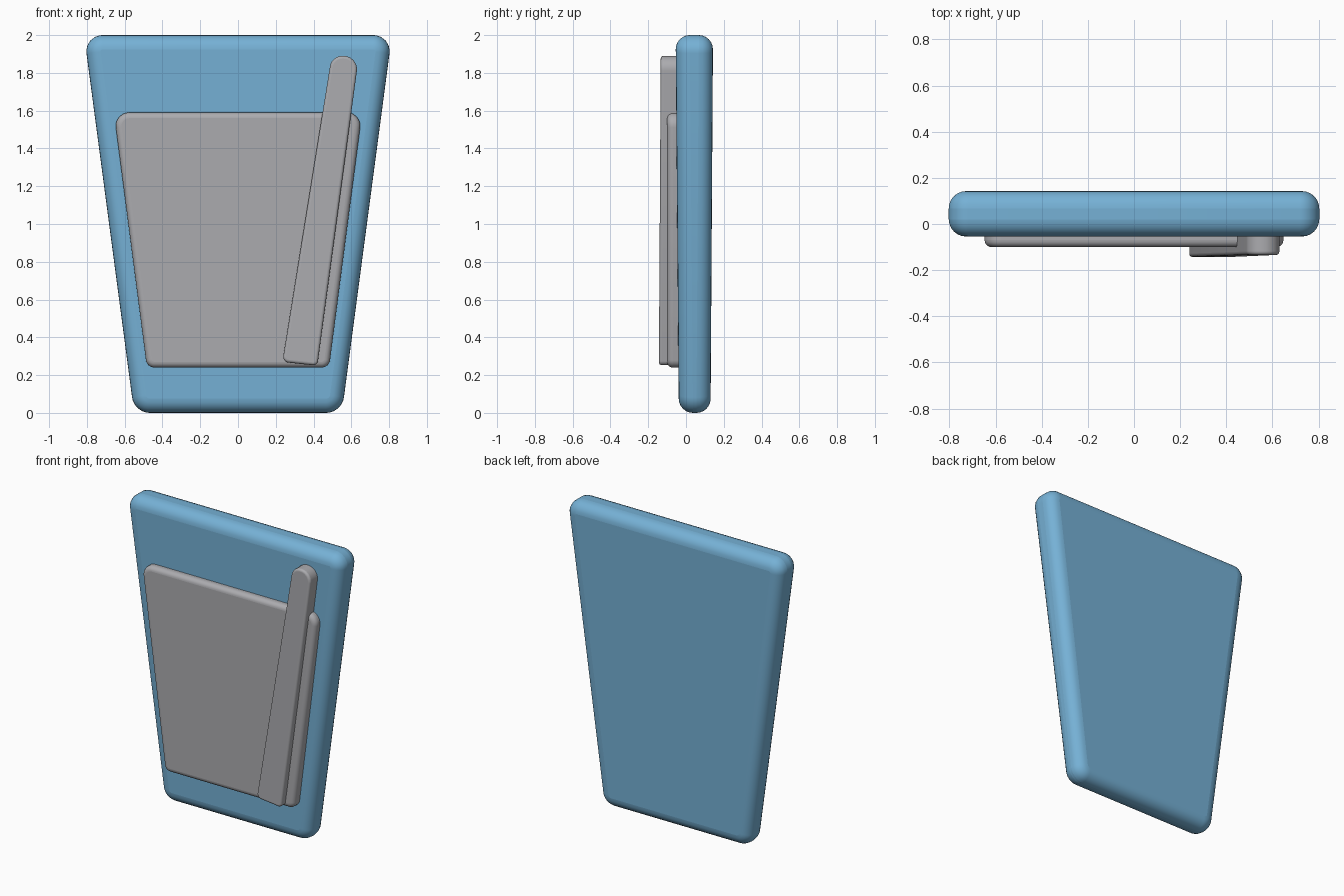
import bpy, bmesh, math
from mathutils import Vector

if "Cube" in bpy.data.objects:
    bpy.data.objects.remove(bpy.data.objects["Cube"])


def material(name, color):
    m = bpy.data.materials.new(name)
    m.diffuse_color = (*color, 1)
    m.use_nodes = True
    m.node_tree.nodes["Principled BSDF"].inputs["Base Color"].default_value = m.diffuse_color
    return m


blue = material("sky_blue", (0.18, 0.44, 0.67))
grey = material("light_grey", (0.41, 0.41, 0.43))


def rounded(corners, steps=6):
    """Round each (x, z, radius) corner of an outline with an arc."""
    out = []
    n = len(corners)
    for i, (x, z, r) in enumerate(corners):
        p = Vector((x, z))
        a = (Vector(corners[i - 1][:2]) - p).normalized()
        b = (Vector(corners[(i + 1) % n][:2]) - p).normalized()
        half = a.angle(b) / 2
        centre = p + (a + b).normalized() * (r / math.sin(half))
        start = p + a * (r / math.tan(half)) - centre
        end = p + b * (r / math.tan(half)) - centre
        for k in range(steps + 1):
            t = k / steps
            out.append(centre + (start * (1 - t) + end * t).normalized() * r)
    return out


def slab(name, corners, front, back, bevel, mat):
    """Extrude an x-z outline; front/back are y at (z=0, z=2)."""
    bm = bmesh.new()
    outline = rounded(corners)
    rings = []
    for y0, y1 in (front, back):
        rings.append([bm.verts.new((p.x, y0 + (y1 - y0) * p.y / 2, p.y)) for p in outline])
    f, b = rings
    bm.faces.new(f)
    bm.faces.new(b[::-1])
    n = len(f)
    for i in range(n):
        j = (i + 1) % n
        bm.faces.new((f[i], b[i], b[j], f[j]))
    bmesh.ops.recalc_face_normals(bm, faces=bm.faces)
    mesh = bpy.data.meshes.new(name)
    bm.to_mesh(mesh)
    bm.free()
    ob = bpy.data.objects.new(name, mesh)
    bpy.context.collection.objects.link(ob)
    mesh.materials.append(mat)
    mod = ob.modifiers.new("soft_rim", 'BEVEL')
    mod.width = bevel
    mod.segments = 6
    mod.limit_method = 'ANGLE'
    mod.angle_limit = math.radians(40)
    mod.use_clamp_overlap = False
    bpy.ops.object.select_all(action='DESELECT')
    ob.select_set(True)
    bpy.context.view_layer.objects.active = ob
    bpy.ops.object.shade_smooth_by_angle(angle=math.radians(40))
    return ob


# Main tapered body
slab("body", [(-0.55, 0, 0.095), (0.55, 0, 0.095), (0.815, 2, 0.085), (-0.815, 2, 0.085)],
     (-0.038, -0.055), (0.13, 0.143), 0.075, blue)

# Raised panel on the front
slab("front_panel", [(-0.482, 0.24, 0.045), (0.482, 0.24, 0.045), (0.657, 1.59, 0.07), (-0.657, 1.59, 0.07)],
     (-0.1, -0.1), (0.02, 0.02), 0.03, grey)

# Slanted bar lying over the panel
slab("slanted_bar", [(0.235, 0.27, 0.03), (0.42, 0.25, 0.025), (0.64, 1.89, 0.07), (0.496, 1.89, 0.065)],
     (-0.145, -0.133), (0.02, 0.02), 0.015, grey)
